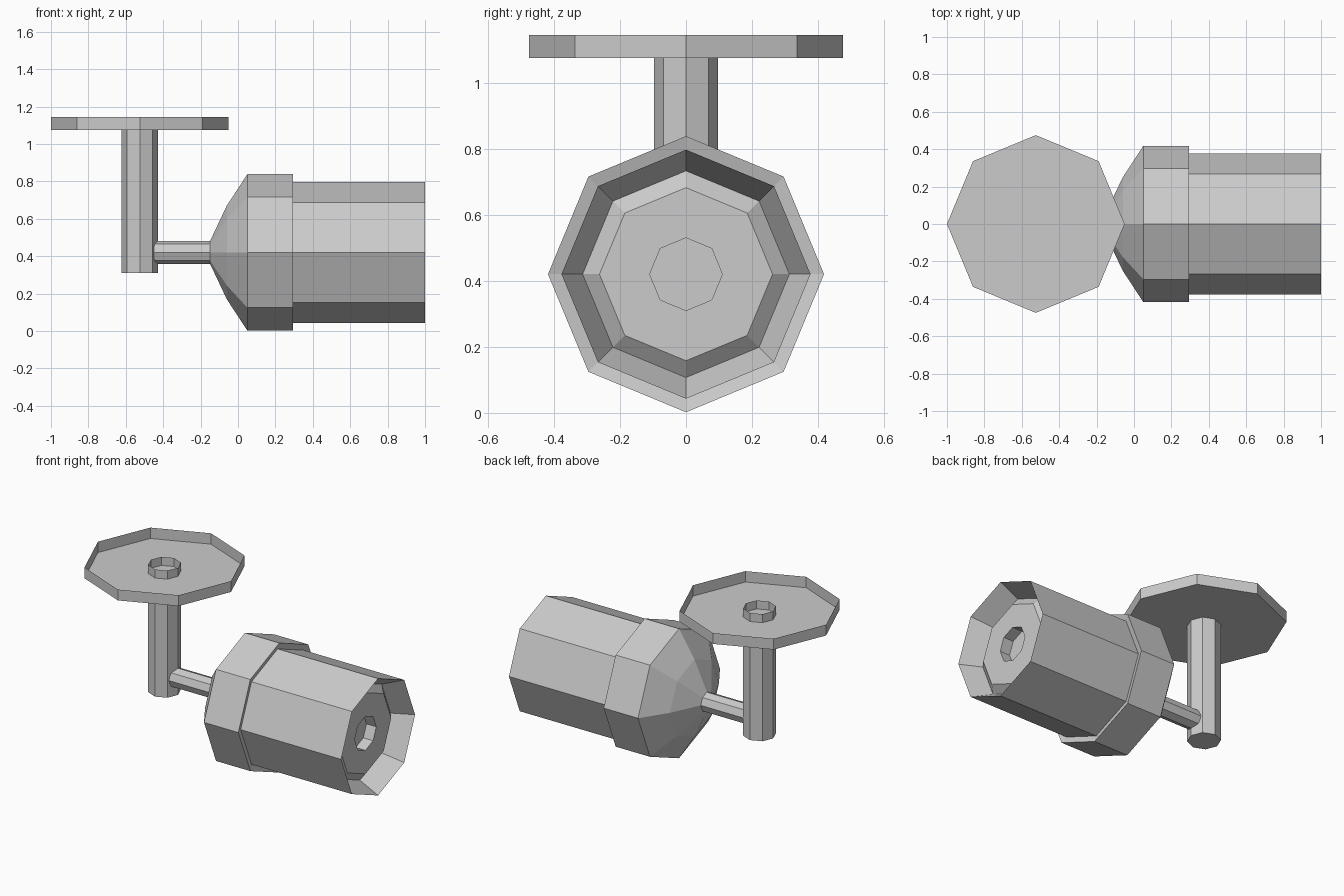
import bpy, bmesh
from math import cos, sin, pi

if "Cube" in bpy.data.objects:
    bpy.data.objects.remove(bpy.data.objects["Cube"])

SIDES = 8


def lathe(name, profile, origin, axis="Z", cap_start=True, cap_end=True):
    """Flat-sided turned part; profile is (distance along axis, radius)."""
    bm = bmesh.new()
    rings = []
    for t, r in profile:
        ring = []
        for i in range(SIDES):
            a, b = r * cos(2 * pi * i / SIDES), r * sin(2 * pi * i / SIDES)
            co = (a, b, t) if axis == "Z" else (t, a, b)
            ring.append(bm.verts.new([c + o for c, o in zip(co, origin)]))
        rings.append(ring)
    for lo, hi in zip(rings, rings[1:]):
        for i in range(SIDES):
            j = (i + 1) % SIDES
            bm.faces.new((lo[i], lo[j], hi[j], hi[i]))
    if cap_start:
        bm.faces.new(rings[0][::-1])
    if cap_end:
        bm.faces.new(rings[-1])
    mesh = bpy.data.meshes.new(name)
    bm.to_mesh(mesh)
    bm.free()
    obj = bpy.data.objects.new(name, mesh)
    bpy.context.collection.objects.link(obj)
    return obj


MOUNT = (-0.525, 0, 0)
LAMP = (0, 0, 0.42)

# Ceiling plate: shallow thin dish, open at the top
lathe("mounting_plate", [(1.075, 0.475), (1.145, 0.475)], MOUNT, cap_end=False)

# Hanging post: its open end pokes through the plate
lathe("post", [(0.31, 0.097), (1.13, 0.097)], MOUNT, cap_end=False)

# Horizontal arm from post to housing
lathe("arm", [(-0.45, 0.062), (-0.14, 0.062)], LAMP, "X")

# Rear dome and collar, lip tucked in against the barrel
lathe("rear_housing", [(-0.15, 0.06), (-0.06, 0.25), (0.05, 0.418),
                       (0.295, 0.418), (0.28, 0.365)], LAMP, "X")

# Barrel with grooved front rim, lens plate and central recess
lathe("barrel", [(0.27, 0.377), (1.0, 0.377), (0.87, 0.313),
                 (0.91, 0.262), (0.91, 0.11), (0.84, 0.11)], LAMP, "X")
